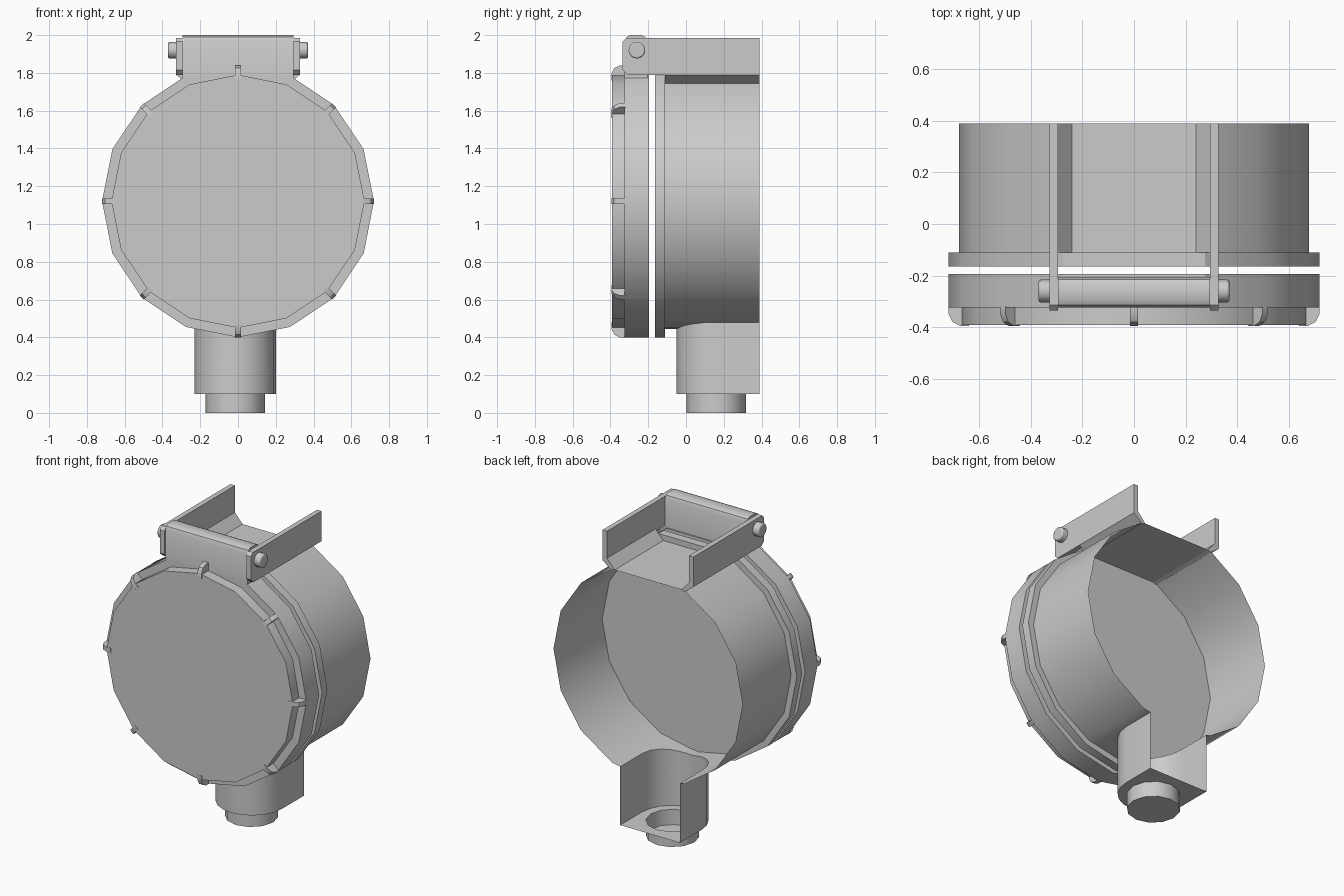
import bpy, bmesh
from math import cos, sin, pi, radians, tan
from mathutils import Matrix

if "Cube" in bpy.data.objects:
    bpy.data.objects.remove(bpy.data.objects["Cube"])

CZ = 1.12                                   # height of the drum axis


def finish(name, bm, angle=30, fix=True):
    bmesh.ops.remove_doubles(bm, verts=bm.verts, dist=1e-4)
    if fix:
        bmesh.ops.recalc_face_normals(bm, faces=bm.faces)
    me = bpy.data.meshes.new(name)
    bm.to_mesh(me)
    bm.free()
    ob = bpy.data.objects.new(name, me)
    bpy.context.collection.objects.link(ob)
    bpy.ops.object.select_all(action='DESELECT')
    ob.select_set(True)
    bpy.context.view_layer.objects.active = ob
    bpy.ops.object.shade_smooth_by_angle(angle=radians(angle))
    return ob


AXES = {'x': lambda p, t: (t, p[0], p[1]),
        'y': lambda p, t: (p[0], t, p[1])}


def prism(name, pts, axis, a, b, matrix=None):
    """Solid extrusion of a profile along an axis from a to b."""
    bm = bmesh.new()
    lo = [bm.verts.new(AXES[axis](p, a)) for p in pts]
    hi = [bm.verts.new(AXES[axis](p, b)) for p in pts]
    bm.faces.new(lo)
    bm.faces.new(hi)
    for i in range(len(pts)):
        j = (i + 1) % len(pts)
        bm.faces.new((lo[i], lo[j], hi[j], hi[i]))
    if matrix:
        bm.transform(matrix)
    return finish(name, bm)


def ring(r, skip=()):
    return [(r * cos(i * pi / 8), CZ + r * sin(i * pi / 8)) for i in range(16) if i not in skip]


# flange and lid: 16 sides with the top corner cut flat
prism("flange", ring(0.72, (4,)), 'y', -0.165, -0.11)
prism("lid_rim", ring(0.72, (4,)), 'y', -0.325, -0.195)
prism("lid_face", ring(0.67), 'y', -0.393, -0.32)

# ribs around the lid edge
rib = [(0.64, -0.32), (0.72, -0.32), (0.72, -0.35), (0.705, -0.38), (0.675, -0.395), (0.64, -0.395)]
for k in range(8):
    bm = bmesh.new()
    f = bm.faces.new([bm.verts.new((r, y, -0.015)) for r, y in rib])
    ext = bmesh.ops.extrude_face_region(bm, geom=[f])
    bmesh.ops.translate(bm, vec=(0, 0, 0.03), verts=[g for g in ext['geom'] if isinstance(g, bmesh.types.BMVert)])
    bm.transform(Matrix.Translation((0, 0, CZ)) @ Matrix.Rotation(k * pi / 4, 4, 'Y'))
    finish(f"lid_rib_{k}", bm)

# neck outline: round front, straight sides, open at the back
NX, NY, NR, BACK = -0.015, 0.165, 0.215, 0.39
arc = [(NX - NR * cos(i * pi / 10), NY - NR * sin(i * pi / 10)) for i in range(11)]
outline = [(arc[0][0], BACK)] + arc + [(arc[-1][0], BACK)]


def drum_bottom(x):
    return CZ - 0.68 + abs(x) * tan(pi / 16)


# drum: open sheet, with the neck opening cut in the bottom
bm = bmesh.new()


def quad(*cos_):
    bm.faces.new([bm.verts.new(c) for c in cos_])


rim = ring(0.68, (4, 12))
for p, q in zip(rim, rim[1:] + rim[:1]):
    if p[1] < 0.6 and q[1] < 0.6 and abs(p[1] - q[1]) < 0.01:
        x0, x1 = p[0], q[0]
        cols = [(x0, BACK)] + outline + [(x1, BACK)]
        for (xa, ya), (xb, yb) in zip(cols, cols[1:]):
            if xb - xa > 1e-5:
                quad((xa, -0.11, drum_bottom(xa)), (xb, -0.11, drum_bottom(xb)),
                     (xb, yb, drum_bottom(xb)), (xa, ya, drum_bottom(xa)))
    else:
        quad((p[0], -0.11, p[1]), (q[0], -0.11, q[1]), (q[0], BACK, q[1]), (p[0], BACK, p[1]))
finish("drum", bm)

# neck wall and floor with round hole, then the nozzle cup below
bm = bmesh.new()
for p, q in zip(outline, outline[1:]):
    quad((*p, 0.10), (*q, 0.10), (*q, drum_bottom(q[0])), (*p, drum_bottom(p[0])))
hole = [(NX + 0.158 * cos(i * pi / 6), 0.16 + 0.158 * sin(i * pi / 6)) for i in range(12)]
edges = []
for loop in (outline, hole):
    vs = [bm.verts.new((*p, 0.10)) for p in loop]
    edges += [bm.edges.new((vs[i - 1], vs[i])) for i in range(len(vs))]
bmesh.ops.triangle_fill(bm, edges=edges, use_beauty=True)
finish("neck", bm)

bm = bmesh.new()
for p, q in zip(hole, hole[1:] + hole[:1]):
    quad((*p, 0), (*q, 0), (*q, 0.10), (*p, 0.10))
bm.faces.new([bm.verts.new((*p, 0)) for p in reversed(hole)])
finish("nozzle", bm, 35, False)

# hinge arms and the sloped webs joining them to the drum
arm = [(-0.31, 1.79), (0.39, 1.79), (0.39, 1.985), (-0.315, 1.985), (-0.335, 1.965), (-0.335, 1.815)]
for side, s in (("left", -1), ("right", 1)):
    prism(f"hinge_arm_{side}", arm, 'x', s * 0.295, s * 0.328)
    web = [(0.295, 1.81), (0.328, 1.79), (0.265, 1.74), (0.24, 1.748)]
    prism(f"hinge_web_{side}", [(s * x, z) for x, z in web], 'y', -0.11, 0.39)

# hinge block on the lid
block = [(-0.325, 1.75), (-0.325, 1.965), (-0.315, 1.99), (-0.295, 2.0),
         (-0.235, 2.0), (-0.215, 1.99), (-0.205, 1.965), (-0.205, 1.75)]
prism("hinge_block", block, 'x', -0.295, 0.295)

# hinge pin with softened ends
pin = [(-0.26 + 0.044 * cos(i * pi / 8), 1.92 + 0.044 * sin(i * pi / 8)) for i in range(16)]
ob = prism("hinge_pin", pin, 'x', -0.37, 0.37)
bev = ob.modifiers.new("bevel", 'BEVEL')
bev.width = 0.008
bev.segments = 2
bev.angle_limit = radians(40)
